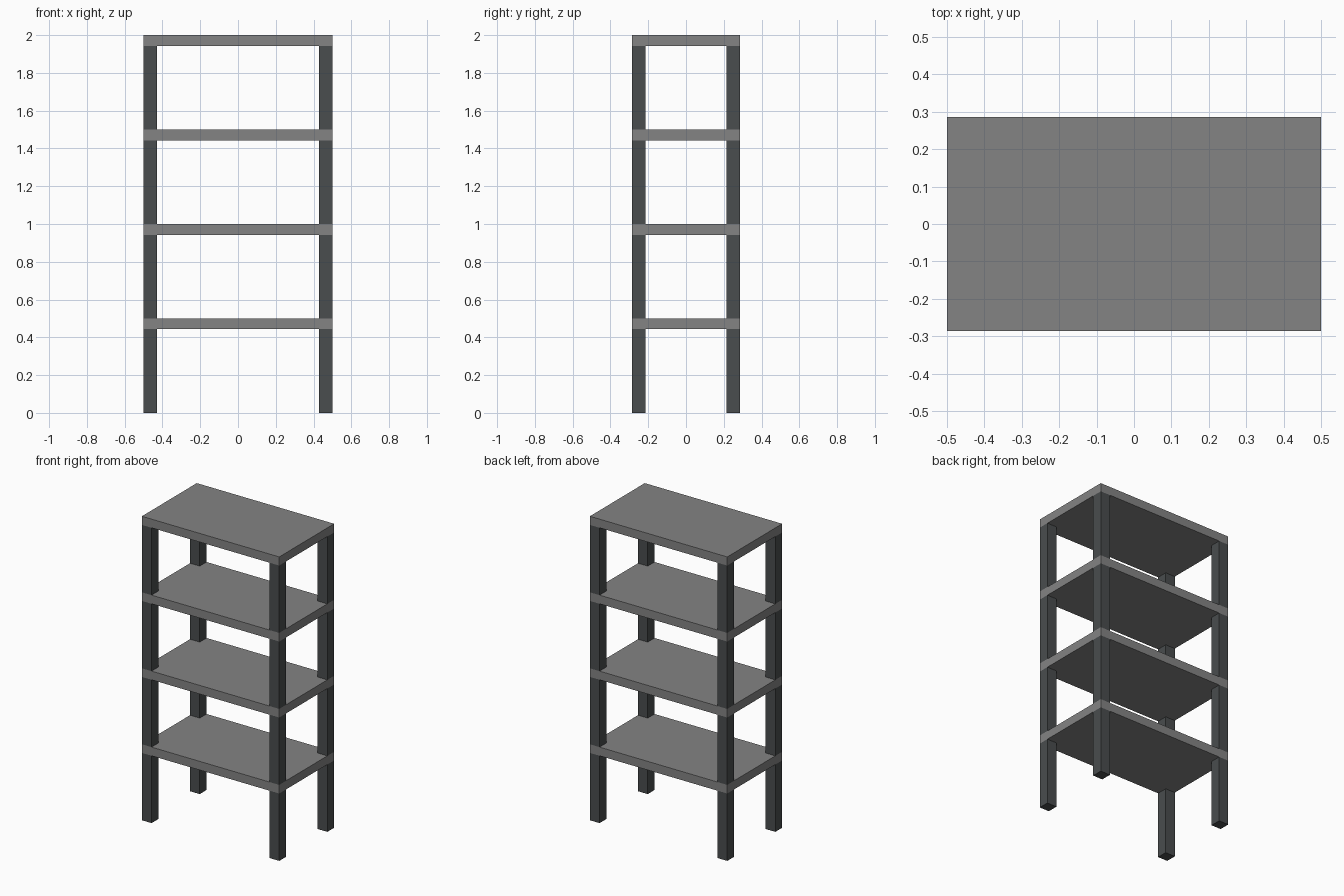
import bpy

if "Cube" in bpy.data.objects:
    bpy.data.objects.remove(bpy.data.objects["Cube"])

WIDTH, DEPTH = 1.0, 0.571
THICK = 0.057          # shelf thickness
LEG = 0.071            # square post width
TOPS = [0.5, 1.0, 1.5, 2.0]


def material(name, color):
    mat = bpy.data.materials.new(name)
    mat.diffuse_color = (*color, 1.0)
    mat.use_nodes = True
    mat.node_tree.nodes["Principled BSDF"].inputs["Base Color"].default_value = mat.diffuse_color
    return mat


def box(name, size, center, mat):
    bpy.ops.mesh.primitive_cube_add(size=1, location=center)
    ob = bpy.context.object
    ob.name = name
    ob.scale = size
    bpy.ops.object.transform_apply(location=False, rotation=False, scale=True)
    ob.data.materials.append(mat)
    return ob


shelf_grey = material("shelf_grey", (0.23, 0.23, 0.23))
post_dark = material("post_dark", (0.068, 0.074, 0.077))

bottom = 0.0
for level, top in enumerate(TOPS, 1):
    # Shelf board
    box(f"shelf_{level}", (WIDTH, DEPTH, THICK), (0, 0, top - THICK / 2), shelf_grey)

    # Four corner posts filling the gap beneath this board
    height = top - THICK - bottom
    for sx, side in ((-1, "left"), (1, "right")):
        for sy, end in ((-1, "front"), (1, "back")):
            box(f"post_{end}_{side}_{level}", (LEG, LEG, height),
                (sx * (WIDTH - LEG) / 2, sy * (DEPTH - LEG) / 2, bottom + height / 2),
                post_dark)
    bottom = top
